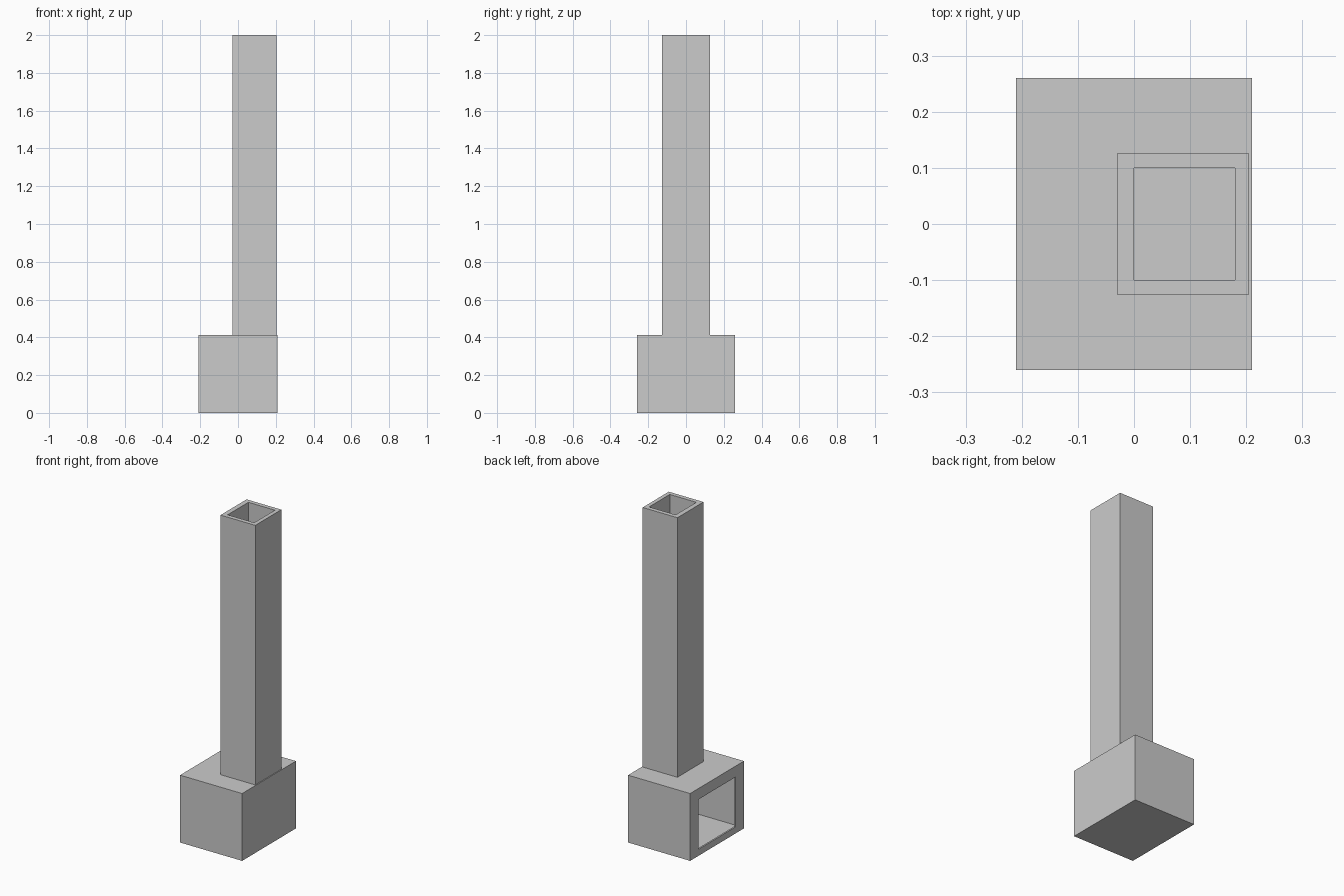
import bpy

if "Cube" in bpy.data.objects:
    bpy.data.objects.remove(bpy.data.objects["Cube"])


def box(name, lo, hi):
    """Axis-aligned box between two corners."""
    bpy.ops.mesh.primitive_cube_add(size=1)
    ob = bpy.context.object
    ob.name = name
    ob.location = [(a + b) / 2 for a, b in zip(lo, hi)]
    ob.scale = [b - a for a, b in zip(lo, hi)]
    bpy.ops.object.transform_apply(location=True, rotation=True, scale=True)
    return ob


def cut(target, lo, hi):
    """Subtract a box from the target and discard the cutter."""
    cutter = box("cutter", lo, hi)
    mod = target.modifiers.new("cut", 'BOOLEAN')
    mod.operation = 'DIFFERENCE'
    mod.solver = 'EXACT'
    mod.object = cutter
    bpy.context.view_layer.objects.active = target
    bpy.ops.object.modifier_apply(modifier=mod.name)
    bpy.data.objects.remove(cutter, do_unlink=True)


# Thin-walled firebox: hollow chamber, hearth opening on -x, flue hole in roof
firebox = box("firebox", (-0.21, -0.26, 0), (0.21, 0.26, 0.412))
cut(firebox, (-0.2, -0.25, 0.01), (0.2, 0.25, 0.402))
cut(firebox, (-0.25, -0.18, 0.04), (-0.15, 0.18, 0.345))
cut(firebox, (0, -0.1, 0.3), (0.18, 0.1, 0.5))

# Square chimney with a full-length flue
chimney = box("chimney", (-0.03, -0.126, 0.412), (0.205, 0.126, 2))
cut(chimney, (0, -0.1, 0.3), (0.18, 0.1, 2.1))
